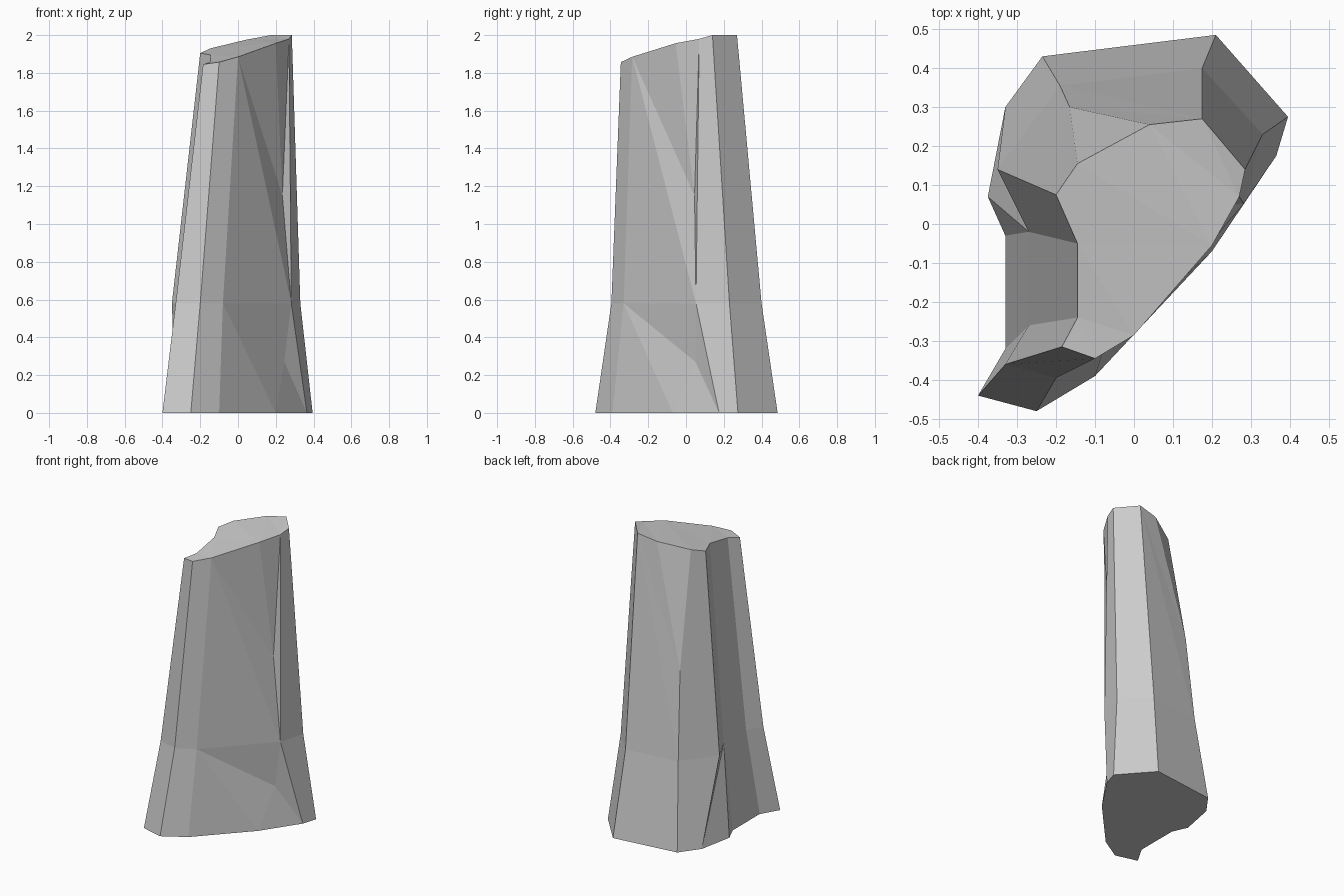
import bpy, bmesh

if "Cube" in bpy.data.objects:
    bpy.data.objects.remove(bpy.data.objects["Cube"])

# Corner columns: base outline (z=0), mid outline (z=0.58), slanted top outline
MID_Z = 0.58
base = [(-.40, -.44), (-.25, -.48), (-.10, -.39), (.20, -.07), (.365, .175), (.395, .275),
        (.21, .485), (-.235, .43), (-.33, .30), (-.375, .07), (-.33, -.03), (-.33, -.32)]
mid = {0: (-.33, -.36), 1: (-.20, -.395), 2: (-.08, -.33), 4: (.282, .053), 5: (.33, .23),
       6: (.175, .40), 7: (-.19, .355), 8: (-.35, .14), 10: (-.27, -.02), 11: (-.27, -.26)}
top = {0: (-.185, -.315, 1.845), 1: (-.10, -.345, 1.857), 2: (0, -.285, 1.885),
       3: (.20, -.055, 1.957), 4: (.27, .07, 1.98), 5: (.285, .14, 2.0), 6: (.175, .27, 2.0),
       7: (-.145, .155, 1.93), 8: (-.20, .075, 1.905), 10: (-.145, -.05, 1.895),
       11: (-.145, -.24, 1.86)}
# Chips in the stone between the outlines, plus the extra corner on the back rim
chips = {"rim": (.04, .255, 1.975), "hollow": (.235, .045, 1.15),
         "foot": (.245, .05, .27), "back": (-.165, .30, 1.16)}

bm = bmesh.new()
v = {f"b{i}": bm.verts.new((x, y, 0)) for i, (x, y) in enumerate(base)}
v.update({f"m{i}": bm.verts.new((x, y, MID_Z)) for i, (x, y) in mid.items()})
v.update({f"t{i}": bm.verts.new(p) for i, p in top.items()})
v.update({k: bm.verts.new(p) for k, p in chips.items()})


def facet(names):
    bm.faces.new([v[n] for n in names.split()])


# Plain panels of the flared foot and the tapering shaft
for i, j in [(0, 1), (1, 2), (4, 5), (5, 6), (6, 7), (7, 8), (10, 11), (11, 0)]:
    facet(f"b{i} b{j} m{j} m{i}")
for i, j in [(0, 1), (1, 2), (4, 5), (5, 6), (8, 10), (10, 11), (11, 0)]:
    facet(f"m{i} m{j} t{j} t{i}")

# Broken facets: front right foot and shaft, left groove, back
for names in ["b2 b3 m2", "m2 b3 foot", "b3 b4 foot", "foot b4 m4", "m2 foot m4",
              "m2 m4 t2", "t2 m4 hollow", "t2 hollow t3", "t3 hollow t4", "hollow m4 t4",
              "m8 b8 m10", "b8 b9 m10", "b9 b10 m10",
              "m6 m7 t6", "t6 m7 back", "t6 back rim", "rim back t7",
              "m7 m8 back", "back m8 t7", "t7 m8 t8"]:
    facet(names)

# Bottom and slanted top caps
facet(" ".join(f"b{i}" for i in range(12)))
facet("t0 t1 t2 t3 t4 t5 t6 rim t7 t8 t10 t11")

bmesh.ops.recalc_face_normals(bm, faces=bm.faces)
bmesh.ops.triangulate(bm, faces=[f for f in bm.faces if len(f.verts) > 4])
mesh = bpy.data.meshes.new("rock_pillar")
bm.to_mesh(mesh)
bm.free()
bpy.context.collection.objects.link(bpy.data.objects.new("rock_pillar", mesh))
